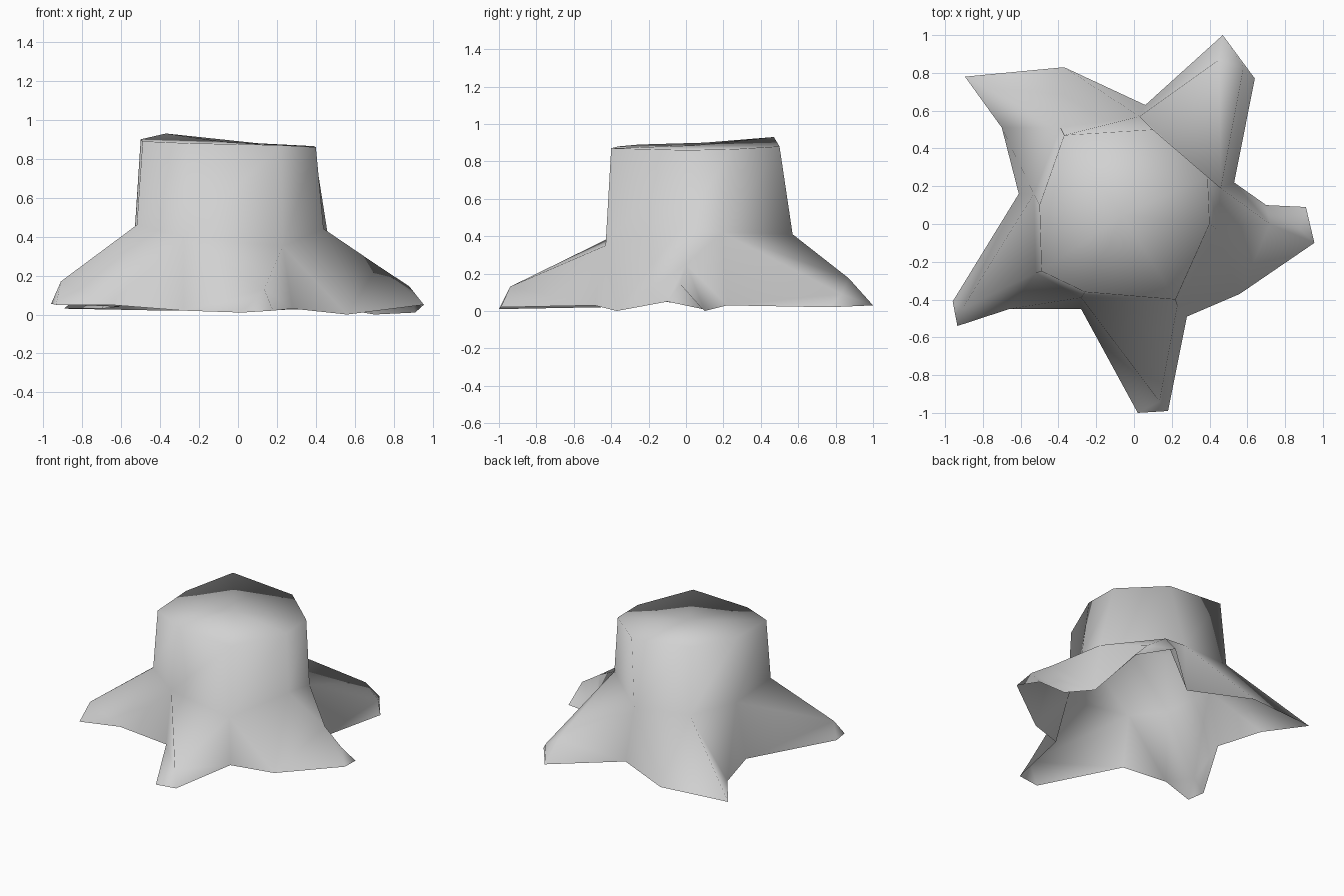
import bpy
import bmesh
from mathutils import Vector

default_cube = bpy.data.objects.get("Cube")
if default_cube:
    bpy.data.objects.remove(default_cube, do_unlink=True)

# Single plain colour
grey = bpy.data.materials.new("pale_grey")
grey.use_nodes = True
colour = (0.64, 0.64, 0.64, 1)
grey.diffuse_color = colour
grey.node_tree.nodes["Principled BSDF"].inputs["Base Color"].default_value = colour

# Cut rim of the trunk, and the collar where the roots begin, counter-clockwise
cut_rim = [(.39, .25, .865), (.1, .5, .88), (-.37, .47, .93), (-.5, .1, .9),
           (-.49, -.25, .89), (-.26, -.36, .88), (.22, -.4, .87), (.4, 0, .86)]
collar = [(.46, .19, .42), (.03, .57, .41), (-.39, .51, .44), (-.53, .16, .44),
          (-.52, -.26, .46), (-.28, -.39, .4), (.23, -.43, .35), (.44, -.03, .44)]

# Ground points in the valleys between neighbouring roots
valleys = {
    "front_left": (.28, -.49, .03),
    "left": (.53, .22, .03),
    "back": (.06, .63, .02),
    "right": (-.61, .16, .04),
    "front": (-.28, -.45, .02),
}

# Each root: its two valleys, ground outline, crest points, and the collar
# corners that its upper edge passes before and after the crest.
# A spine crest runs outward along one ridge; other crests run across the tip.
roots = [
    dict(start="front_left", end="left", spine=True,
         ground=[(.56, -.37, 0), (.955, -.1, .05), (.91, .09, .01), (.7, .1, 0)],
         crest=[(.72, 0, .25), (.88, -.03, .145)], before=[6, 7], after=[0]),
    dict(start="left", end="back", spine=False,
         ground=[(.64, .77, .02), (.47, 1, .03)],
         crest=[(.58, .83, .09), (.45, .87, .175)], before=[0], after=[1]),
    dict(start="back", end="right", spine=False,
         ground=[(-.37, .83, .02), (-.895, .78, .03), (-.7, .51, .03)],
         crest=[], before=[1, 2, 3], after=[]),
    dict(start="right", end="front", spine=False,
         ground=[(-.96, -.41, .055), (-.935, -.54, .05), (-.66, -.45, .05)],
         crest=[(-.91, -.45, .17)], before=[3], after=[4, 5]),
    dict(start="front", end="front_left", spine=False,
         ground=[(.02, -1, .01), (.18, -.99, .02)],
         crest=[(.135, -.94, .13)], before=[5], after=[6]),
]

bm = bmesh.new()


def add_points(points):
    return [bm.verts.new(Vector(p)) for p in points]


def zip_lines(lower, upper):
    """Join two point chains with triangles, taking the shorter diagonal."""
    i = j = 0
    while i < len(lower) - 1 or j < len(upper) - 1:
        step_low = step_up = float("inf")
        if i < len(lower) - 1:
            step_low = (lower[i + 1].co - upper[j].co).length
        if j < len(upper) - 1:
            step_up = (lower[i].co - upper[j + 1].co).length
        if step_low < step_up:
            bm.faces.new((lower[i], lower[i + 1], upper[j]))
            i += 1
        else:
            bm.faces.new((lower[i], upper[j + 1], upper[j]))
            j += 1


# Trunk wall and cut top
top_verts = add_points(cut_rim)
collar_verts = add_points(collar)
count = len(top_verts)
for i in range(count):
    k = (i + 1) % count
    bm.faces.new((collar_verts[i], collar_verts[k], top_verts[k], top_verts[i]))
cut_top = bm.faces.new(top_verts)

# Spreading roots, open underneath
valley_verts = {name: bm.verts.new(p) for name, p in valleys.items()}
for root in roots:
    ground = add_points(root["ground"])
    crest = add_points(root["crest"])
    before = [collar_verts[i] for i in root["before"]]
    after = [collar_verts[i] for i in root["after"]]
    lower = [valley_verts[root["start"]]] + ground + [valley_verts[root["end"]]]
    if root["spine"]:
        path, saddle = crest + crest[-2::-1], crest[:1]
    else:
        path = saddle = crest
    zip_lines(lower, before + path + after)
    if saddle:
        bm.faces.new([before[-1]] + saddle + [after[0]])

# Consistent outward normals, growth rings meeting mid-cut, soft shading
bmesh.ops.recalc_face_normals(bm, faces=bm.faces[:])
bm.normal_update()
if cut_top.normal.z < 0:
    bmesh.ops.reverse_faces(bm, faces=bm.faces[:])
bmesh.ops.poke(bm, faces=[cut_top])
for face in bm.faces:
    face.smooth = True

mesh = bpy.data.meshes.new("tree_stump")
bm.to_mesh(mesh)
bm.free()
mesh.materials.append(grey)
stump = bpy.data.objects.new("tree_stump", mesh)
bpy.context.collection.objects.link(stump)
